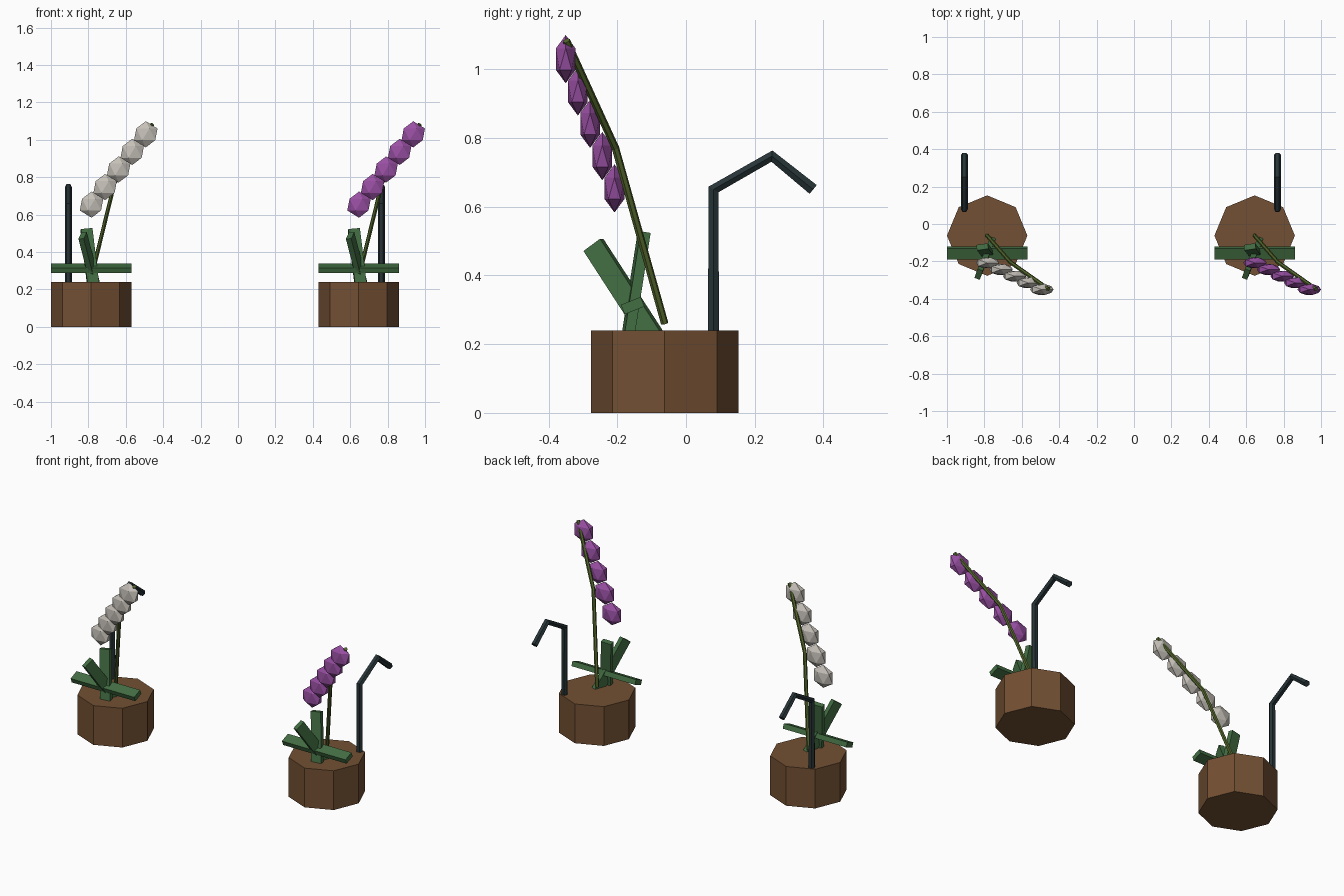
import bpy
import math
from mathutils import Matrix, Vector

if "Cube" in bpy.data.objects:
    bpy.data.objects.remove(bpy.data.objects["Cube"])


def material(name, rgb):
    m = bpy.data.materials.new(name)
    m.diffuse_color = (*rgb, 1)
    m.use_nodes = True
    m.node_tree.nodes["Principled BSDF"].inputs["Base Color"].default_value = m.diffuse_color
    return m


BROWN = material("pot_brown", (0.17, 0.08, 0.033))
GREEN = material("leaf_green", (0.055, 0.155, 0.055))
STEM = material("stem_green", (0.085, 0.13, 0.025))
BLACK = material("stake_black", (0.02, 0.034, 0.038))
WHITE = material("petal_white", (0.56, 0.53, 0.48))
PURPLE = material("petal_purple", (0.32, 0.08, 0.37))


def finish(name, mat):
    ob = bpy.context.object
    ob.name = name
    ob.data.materials.append(mat)
    return ob


def tube(name, points, radius, mat):
    """Six-sided mitred rod along a path."""
    cu = bpy.data.curves.new(name, "CURVE")
    cu.dimensions = "3D"
    cu.bevel_depth = radius
    cu.bevel_resolution = 1
    cu.use_fill_caps = True
    sp = cu.splines.new("POLY")
    sp.points.add(len(points) - 1)
    for p, co in zip(sp.points, points):
        p.co = (*co, 1)
    ob = bpy.data.objects.new(name, cu)
    bpy.context.collection.objects.link(ob)
    bpy.ops.object.select_all(action="DESELECT")
    ob.select_set(True)
    bpy.context.view_layer.objects.active = ob
    bpy.ops.object.convert(target="MESH")
    ob = finish(name, mat)
    ob.data.shade_flat()


def leaf(name, center, along, across):
    """Flat strip centred on a point, oriented by length and width axes."""
    x = Vector(along).normalized()
    z = x.cross(Vector(across)).normalized()
    y = z.cross(x)
    rot = Matrix((x, y, z)).transposed().to_4x4()
    bpy.ops.mesh.primitive_cube_add(size=1)
    ob = finish(name, GREEN)
    ob.data.transform(Matrix.Diagonal((0.43, 0.062, 0.03, 1)))
    ob.matrix_world = Matrix.Translation(center) @ rot


def potted_flower(side, cx, stake_dx, petal):
    # octagonal pot
    bpy.ops.mesh.primitive_cylinder_add(vertices=8, radius=0.215, depth=0.24,
                                        location=(cx, -0.062, 0.12))
    finish(side + "_pot", BROWN)

    # bent support stake
    sx = cx + stake_dx
    tube(side + "_stake", [(sx, 0.08, 0.15), (sx, 0.08, 0.65),
                           (sx, 0.25, 0.747), (sx, 0.37, 0.65)], 0.019, BLACK)

    # arching stem
    tube(side + "_stem", [(cx, -0.062, 0.26), (cx + 0.125, -0.205, 0.77),
                          (cx + 0.328, -0.348, 1.083)], 0.011, STEM)

    # three crossing leaves
    c = (cx, -0.155, 0.312)
    leaf(side + "_leaf_flat", c, (1, 0, 0), (0, 0.93, 0.37))
    leaf(side + "_leaf_upright", c, (-0.025, 0.032, 0.205), (1, 0.15, 0.1))
    leaf(side + "_leaf_leaning", c, (-0.045, -0.112, 0.173), (0.3, 0.85, 0.5))

    # row of flattened blossoms
    for i in range(5):
        bpy.ops.mesh.primitive_ico_sphere_add(
            subdivisions=1, radius=0.07,
            location=(cx + 0.002 + 0.0725 * i, -0.208 - 0.0355 * i, 0.653 + 0.094 * i))
        ob = finish(f"{side}_blossom_{i + 1}", petal)
        ob.data.transform(Matrix.Diagonal((1, 0.48, 1, 1)))


potted_flower("left", -0.785, -0.122, WHITE)
potted_flower("right", 0.645, 0.122, PURPLE)
